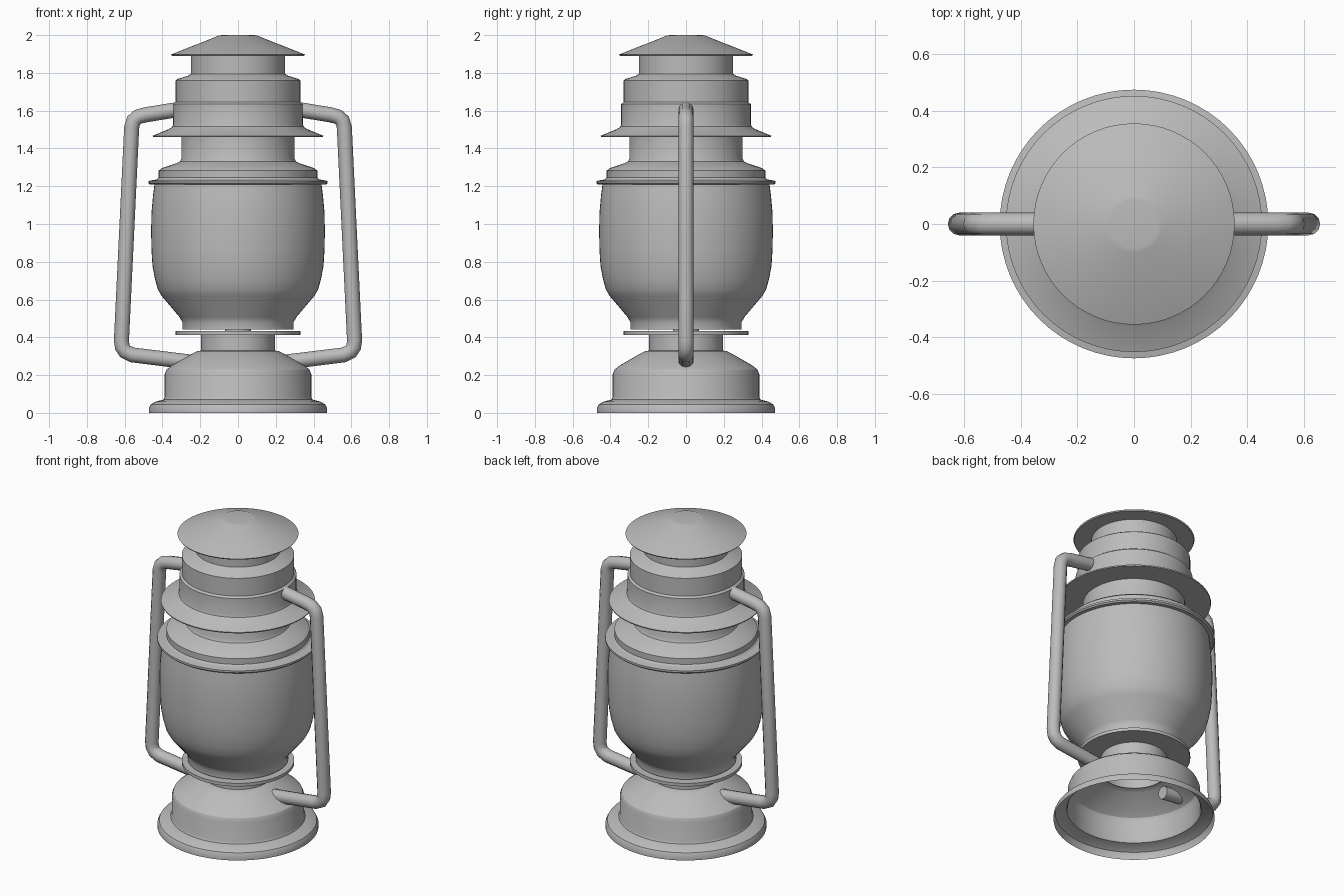
import bpy, bmesh, math

if "Cube" in bpy.data.objects:
    bpy.data.objects.remove(bpy.data.objects["Cube"])

metal = bpy.data.materials.new("grey_metal")
metal.diffuse_color = (0.5, 0.5, 0.5, 1)
metal.use_nodes = True
metal.node_tree.nodes["Principled BSDF"].inputs["Base Color"].default_value = metal.diffuse_color
SIDES = 64


def finish(obj, angle=30):
    obj.data.materials.clear()
    obj.data.materials.append(metal)
    bpy.ops.object.select_all(action='DESELECT')
    obj.select_set(True)
    bpy.context.view_layer.objects.active = obj
    bpy.ops.object.shade_smooth_by_angle(angle=math.radians(angle))


def lathe(name, profile):
    """Revolve (radius, height) points, listed bottom to top, around z."""
    bm = bmesh.new()
    rings = []
    for r, z in profile:
        if r == 0:
            rings.append([bm.verts.new((0, 0, z))] * SIDES)
        else:
            rings.append([bm.verts.new((r * math.cos(2 * math.pi * i / SIDES),
                                        r * math.sin(2 * math.pi * i / SIDES), z))
                          for i in range(SIDES)])
    for a, b in zip(rings, rings[1:]):
        for i in range(SIDES):
            j = (i + 1) % SIDES
            bm.faces.new(list(dict.fromkeys((a[i], a[j], b[j], b[i]))))
    mesh = bpy.data.meshes.new(name)
    bm.to_mesh(mesh)
    bm.free()
    obj = bpy.data.objects.new(name, mesh)
    bpy.context.collection.objects.link(obj)
    finish(obj)
    return obj


# Hollow fuel tank base, open underneath
lathe("base", [(0.472, 0), (0.472, 0.025), (0.462, 0.045), (0.435, 0.06), (0.395, 0.07),
               (0.388, 0.085), (0.388, 0.205), (0.378, 0.23), (0.35, 0.252),
               (0.235, 0.318), (0.215, 0.327), (0.195, 0.33)])

# Neck and the round tray under the globe
lathe("neck", [(0.195, 0.325), (0.195, 0.415)])
lathe("tray", [(0, 0.413), (0.33, 0.413), (0.33, 0.433), (0, 0.433)])
lathe("burner", [(0.07, 0.43), (0.07, 0.5), (0.03, 0.56), (0, 0.56)])

# Globe, hovering just above the tray
lathe("globe", [(0.295, 0.442), (0.295, 0.48), (0.308, 0.505), (0.405, 0.62), (0.425, 0.655),
                (0.44, 0.71), (0.453, 0.78), (0.458, 0.86), (0.46, 0.96), (0.458, 1.06),
                (0.45, 1.15), (0.442, 1.212)])

# Stepped collar above the globe
lathe("collar", [(0.40, 1.208), (0.465, 1.208), (0.474, 1.216), (0.474, 1.228), (0.43, 1.236),
                 (0.42, 1.245), (0.42, 1.282), (0.405, 1.295), (0.33, 1.32), (0.308, 1.33),
                 (0.30, 1.345), (0.30, 1.462)])

# Brimmed hood with the upper chimney
lathe("hood", [(0.30, 1.46), (0.45, 1.46), (0.452, 1.467), (0.365, 1.503), (0.348, 1.515),
               (0.343, 1.53), (0.343, 1.635), (0.33, 1.645), (0.33, 1.76), (0.32, 1.768),
               (0.265, 1.785), (0.25, 1.795), (0.25, 1.892)])

# Conical cap
lathe("cap", [(0.25, 1.89), (0.35, 1.89), (0.355, 1.897), (0.10, 1.998), (0.085, 2.0), (0, 2.0)])

# Side tubes joining the base to the hood
path = [(0.28, 1.612), (0.49, 1.578), (0.53, 1.567), (0.553, 1.547), (0.563, 1.51),
        (0.617, 0.385), (0.613, 0.35), (0.597, 0.325), (0.56, 0.307), (0.22, 0.265)]
for side, name in ((-1, "left_side_tube"), (1, "right_side_tube")):
    curve = bpy.data.curves.new(name, 'CURVE')
    curve.dimensions = '3D'
    curve.bevel_depth = 0.04
    curve.bevel_resolution = 4
    curve.use_fill_caps = True
    spline = curve.splines.new('POLY')
    spline.points.add(len(path) - 1)
    for point, (x, z) in zip(spline.points, path):
        point.co = (side * x, 0, z, 1)
    tube = bpy.data.objects.new(name, curve)
    bpy.context.collection.objects.link(tube)
    bpy.ops.object.select_all(action='DESELECT')
    tube.select_set(True)
    bpy.context.view_layer.objects.active = tube
    bpy.ops.object.convert(target='MESH')
    finish(bpy.context.view_layer.objects.active, 50)
